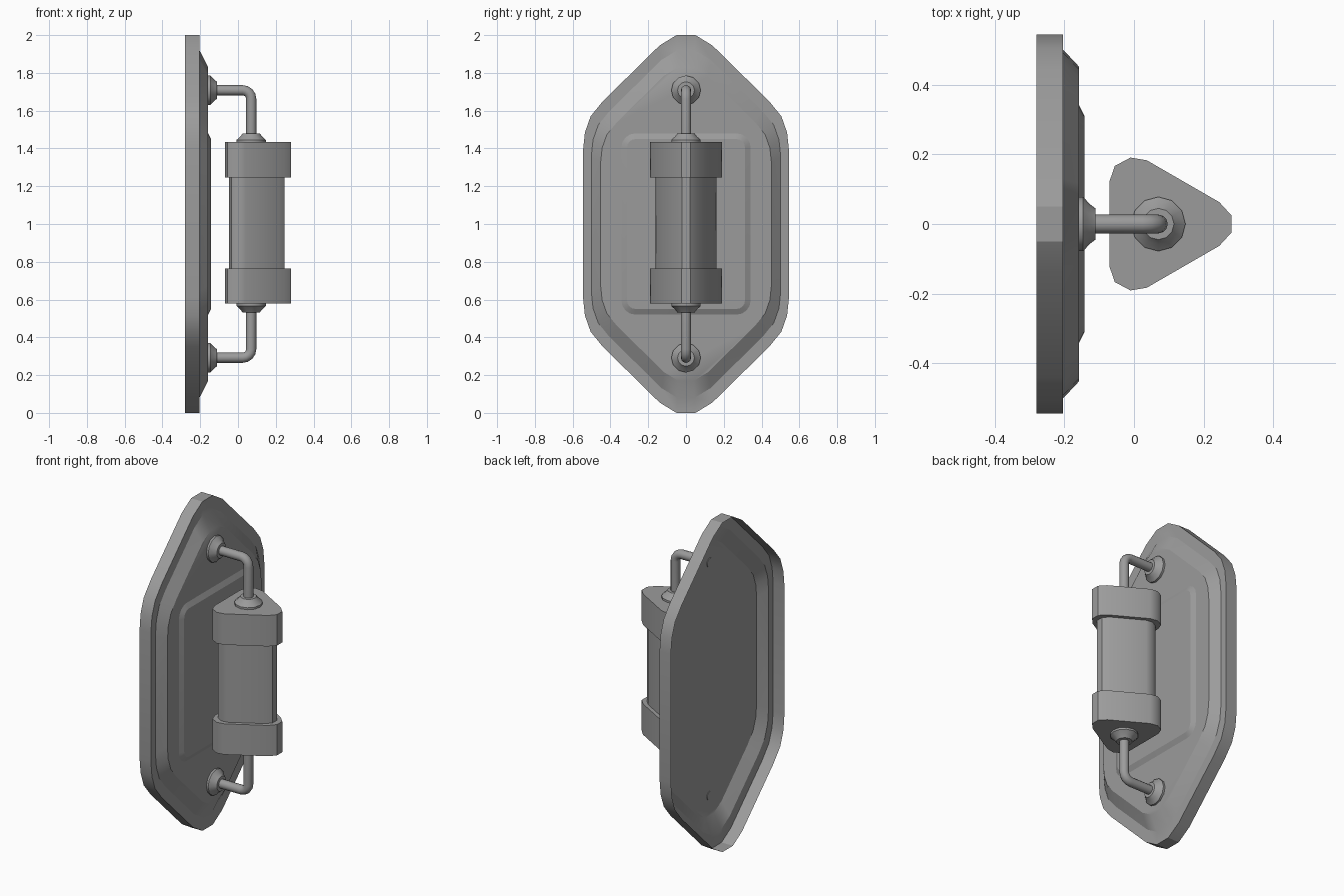
import bpy, bmesh, math
from mathutils import Vector

default = bpy.data.objects.get("Cube")
if default:
    bpy.data.objects.remove(default, do_unlink=True)

grey = bpy.data.materials.new("plain grey")
grey.use_nodes = True
COLOUR = (0.33, 0.33, 0.33, 1)
grey.diffuse_color = COLOUR
grey.node_tree.nodes["Principled BSDF"].inputs["Base Color"].default_value = COLOUR

MID = 1.0          # mid height
ROD_X = 0.07       # axis of the handle
ARM = 0.708        # height of the arms above and below the middle


def loft(name, rings, cap_start=False, cap_end=False, angle=35):
    """Skin a list of equal-length point rings into one object."""
    bm = bmesh.new()
    loops = [[bm.verts.new(p) for p in ring] for ring in rings]
    n = len(loops[0])
    for a, b in zip(loops, loops[1:]):
        for i in range(n):
            j = (i + 1) % n
            bm.faces.new((a[i], a[j], b[j], b[i]))
    if cap_start:
        bm.faces.new(loops[0][::-1])
    if cap_end:
        bm.faces.new(loops[-1])
    bmesh.ops.recalc_face_normals(bm, faces=bm.faces)
    mesh = bpy.data.meshes.new(name)
    bm.to_mesh(mesh)
    bm.free()
    mesh.materials.append(grey)
    obj = bpy.data.objects.new(name, mesh)
    bpy.context.collection.objects.link(obj)
    bpy.ops.object.select_all(action='DESELECT')
    obj.select_set(True)
    bpy.context.view_layer.objects.active = obj
    bpy.ops.object.shade_smooth_by_angle(angle=math.radians(angle))
    return obj


def circle(centre, axis, radius, sides=12):
    """Ring of points around an axis lying in the xz plane."""
    u = Vector((0, 1, 0))
    v = Vector(axis).normalized().cross(u)
    return [Vector(centre) + radius * (math.cos(t) * u + math.sin(t) * v)
            for t in (2 * math.pi * k / sides for k in range(sides))]


def mirror_quarter(q):
    """Complete a closed outline from its upper right quarter."""
    half = q + [(y, -z) for y, z in reversed(q)]
    return half + [(-y, z) for y, z in reversed(half)]


# Pressed back plate: an open shell with a rim, a slope and a raised floor
quarter = [(0.05, 1), (0.14, 0.945), (0.44, 0.65), (0.505, 0.57),
           (0.535, 0.485), (0.545, 0.39)]
outline = mirror_quarter(quarter)
steps = [(-0.28, 1), (-0.204, 1), (-0.204, 0.92), (-0.158, 0.83)]
plate = loft("back_plate", [[(x, y * s, MID + z * s) for y, z in outline]
                            for x, s in steps], cap_end=True, angle=30)
# make the shell face outward, towards the handle
if plate.data.polygons[-1].normal.x < 0:
    plate.data.flip_normals()


# Raised rectangular pad with rounded corners
def rounded_rect(x, w, h, r):
    arc = [k * math.pi / 8 for k in range(4, -1, -1)]
    q = [(w - r + r * math.cos(t), h - r + r * math.sin(t)) for t in arc]
    return [(x, y, MID + z) for y, z in mirror_quarter(q)]


loft("raised_pad", [rounded_rect(-0.158, 0.342, 0.48, 0.075),
                    rounded_rect(-0.143, 0.312, 0.45, 0.045)], cap_end=True, angle=20)

# Three-sided grip with rounded corners and a thicker block at each end
side = [(0.28, 0.025), (0.245, 0.063), (0.037, 0.183), (-0.01, 0.191),
        (-0.055, 0.167), (-0.07, 0.124)]
triangle = side + [(x, -y) for x, y in reversed(side)]


def prism(name, low, high, scale):
    rings = [[(ROD_X + (x - ROD_X) * scale, y * scale, z) for x, y in triangle]
             for z in (low, high)]
    loft(name, rings, True, True, 40)


prism("grip", 0.75, 1.26, 0.845)
prism("lower_grip_block", 0.578, 0.765, 1)
prism("upper_grip_block", 1.245, 1.433, 1)

# Stepped collar profile shared by the plate mounts and the grip ends
profile = [(0, 0.078), (0.012, 0.078), (0.03, 0.058), (0.047, 0.045), (0.047, 0.026)]


def collar(name, base, axis):
    axis = Vector(axis)
    loft(name, [circle(Vector(base) + axis * h, axis, r) for h, r in profile])


# Bent arms and their collars, above and below
for label, s, block in (("upper", 1, 1.433), ("lower", -1, 0.578)):
    z = MID + s * ARM
    collar(label + "_plate_collar", (-0.158, 0, z), (1, 0, 0))
    collar(label + "_grip_collar", (ROD_X, 0, block), (0, 0, s))

    bend = 0.045
    rings = [circle((-0.162, 0, z), (1, 0, 0), 0.027)]
    for k in range(5):
        t = k * math.pi / 8
        c = (ROD_X - bend + bend * math.sin(t), 0, z - s * bend * (1 - math.cos(t)))
        rings.append(circle(c, (math.cos(t), 0, -s * math.sin(t)), 0.027))
    rings.append(circle((ROD_X, 0, block - s * 0.01), (0, 0, -s), 0.027))
    loft(label + "_arm", rings, True, True, 50)
